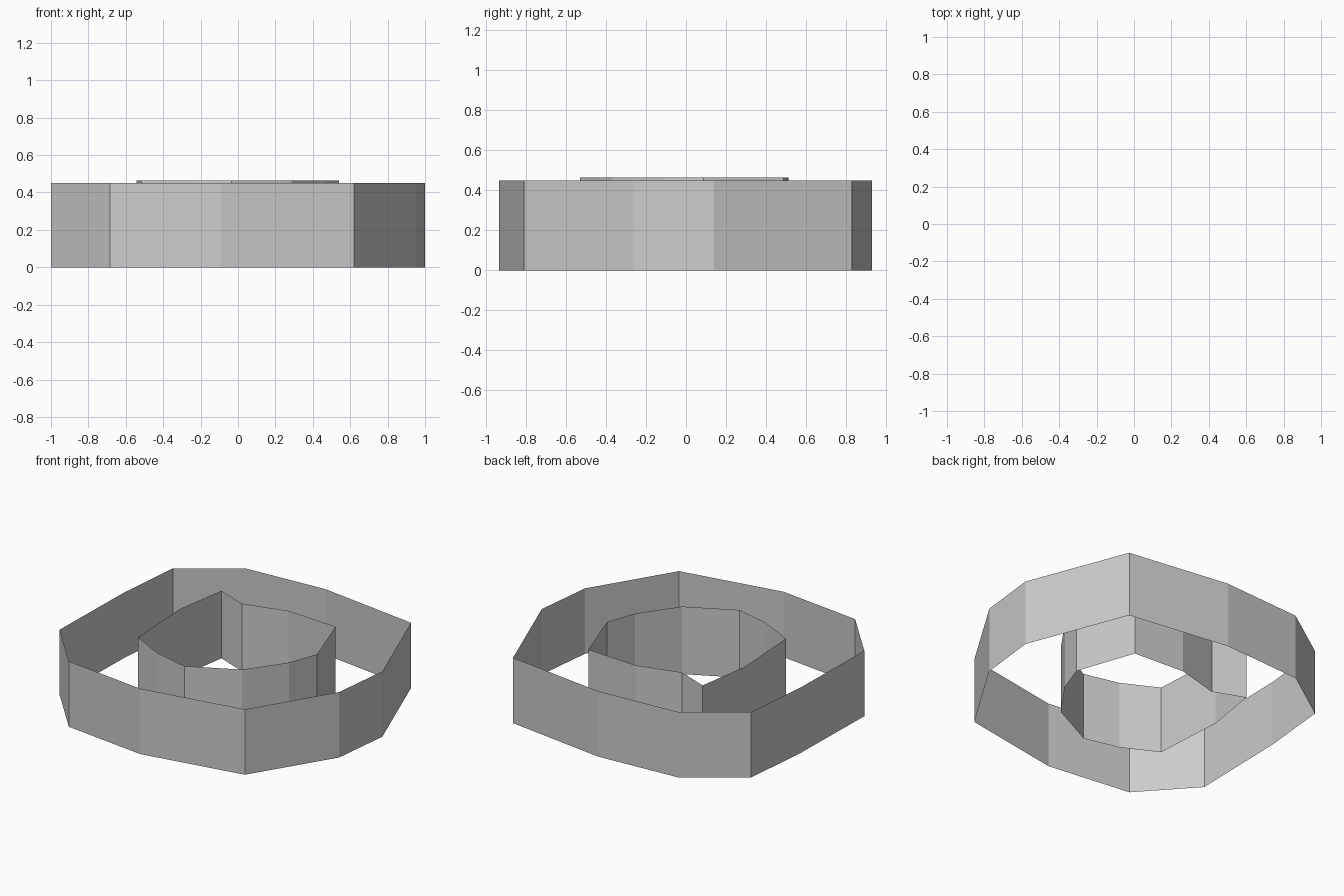
import bpy
import bmesh

if "Cube" in bpy.data.objects:
    bpy.data.objects.remove(bpy.data.objects["Cube"])


def wall(name, plan, height):
    """Open, single-skin wall raised from a closed floor plan."""
    bm = bmesh.new()
    base = [bm.verts.new((x, y, 0)) for x, y in plan]
    top = [bm.verts.new((x, y, height)) for x, y in plan]
    n = len(plan)
    for i in range(n):
        j = (i + 1) % n
        bm.faces.new((base[i], base[j], top[j], top[i]))
    mesh = bpy.data.meshes.new(name)
    bm.to_mesh(mesh)
    bm.free()
    obj = bpy.data.objects.new(name, mesh)
    bpy.context.collection.objects.link(obj)
    return obj


# Plans run counter-clockwise so faces point outward
outer_plan = [(-1.0, -0.51), (-0.685, -0.86), (-0.09, -0.935), (0.62, -0.81),
              (0.955, -0.265), (1.0, 0.14), (0.735, 0.83), (0.015, 0.93),
              (-0.565, 0.895), (-0.94, 0.635), (-0.985, 0.17)]
inner_plan = [(-0.515, -0.35), (-0.277, -0.472), (-0.035, -0.53), (0.287, -0.367),
              (0.467, -0.115), (0.54, 0.087), (0.402, 0.487), (0.028, 0.51),
              (-0.272, 0.43), (-0.485, 0.512), (-0.543, 0.145)]

# Outer ring wall
wall("outer_wall", outer_plan, 0.45)
# Slightly taller inner ring wall
wall("inner_wall", inner_plan, 0.465)
